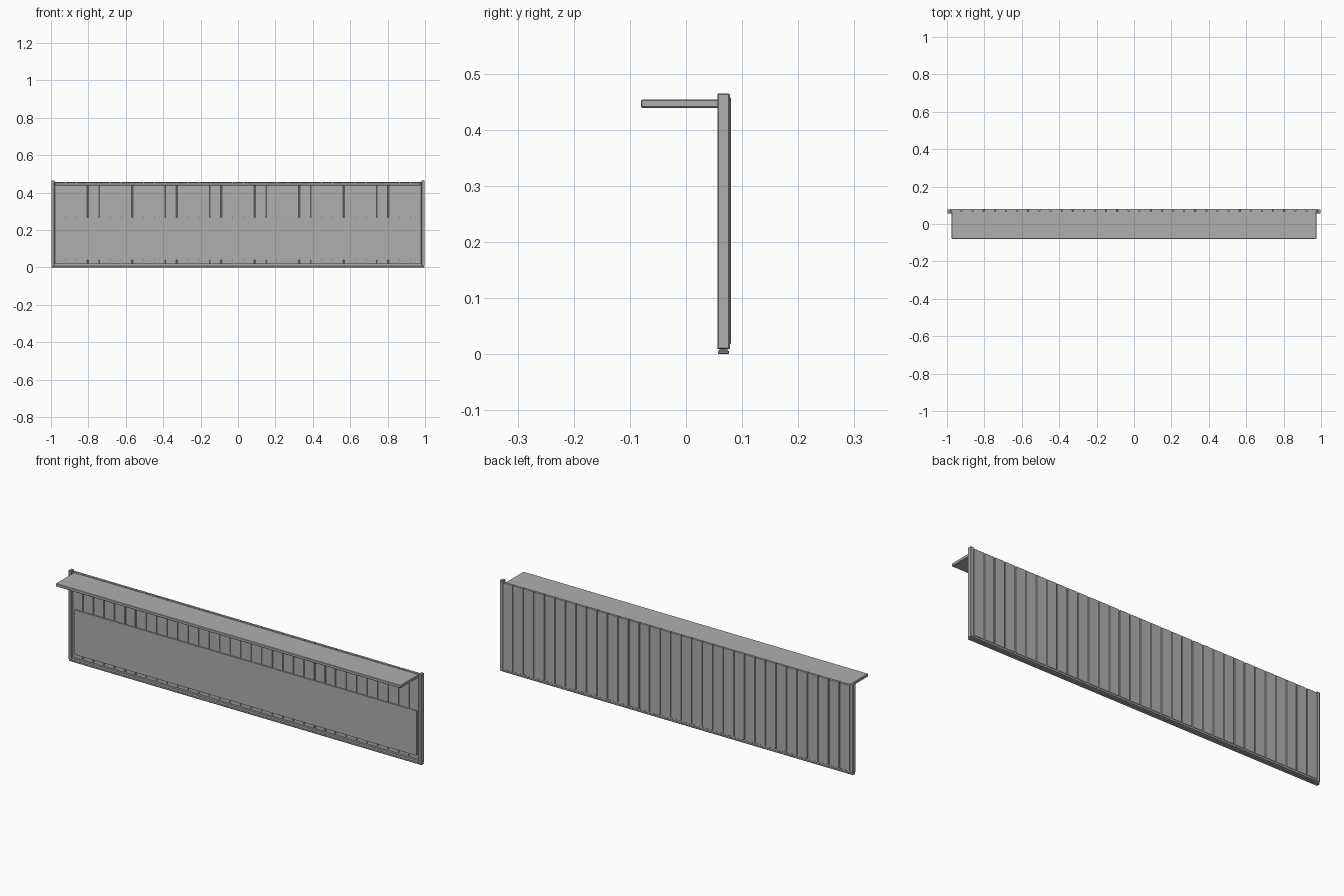
import bpy

if "Cube" in bpy.data.objects:
    bpy.data.objects.remove(bpy.data.objects["Cube"], do_unlink=True)

grey = bpy.data.materials.new("plain grey")
grey.use_nodes = True
colour = (0.43, 0.43, 0.43, 1)
grey.diffuse_color = colour
grey.node_tree.nodes["Principled BSDF"].inputs["Base Color"].default_value = colour


def box(name, x, y, z, bevel=0.0):
    """Box between the given low and high limits on each axis."""
    spans = (x, y, z)
    centre = [(lo + hi) / 2 for lo, hi in spans]
    bpy.ops.mesh.primitive_cube_add(size=1, location=centre)
    ob = bpy.context.object
    ob.name = name
    ob.scale = [hi - lo for lo, hi in spans]
    bpy.ops.object.transform_apply(location=False, rotation=False, scale=True)
    ob.data.materials.append(grey)
    if bevel:
        mod = ob.modifiers.new("chamfer", 'BEVEL')
        mod.width = bevel
        mod.segments = 1
    return ob


# Frame: end posts, foot plate and bottom rail
FRAME_Y = (0.056, 0.078)
for side, name in ((-1, "right_post"), (1, "left_post")):
    box(name, sorted((side * 0.981, side * 0.998)), FRAME_Y, (0.009, 0.465), 0.002)
box("foot_plate", (-0.998, 0.998), (0.057, 0.077), (0, 0.007), 0.002)
box("bottom_core", (-0.99, 0.99), (0.06, 0.074), (0.005, 0.012))
box("bottom_rail", (-0.981, 0.981), FRAME_Y, (0.009, 0.021), 0.001)

# Vertical planks with narrow grooves between them
COUNT = 33
HALF = 0.982
step = 2 * HALF / COUNT
gap = 0.004
for i in range(COUNT):
    left = -HALF + i * step
    box("plank", (left + gap / 2, left + step - gap / 2), (0.067, 0.08),
        (0.018, 0.457), 0.001)
box("groove_backing", (-HALF, HALF), (0.071, 0.075), (0.018, 0.452))

# Lower front sheet and the shelf
box("front_sheet", (-0.967, 0.967), (0.06, 0.067), (0.04, 0.268))
box("shelf", (-0.975, 0.975), (-0.08, 0.068), (0.439, 0.454), 0.002)
